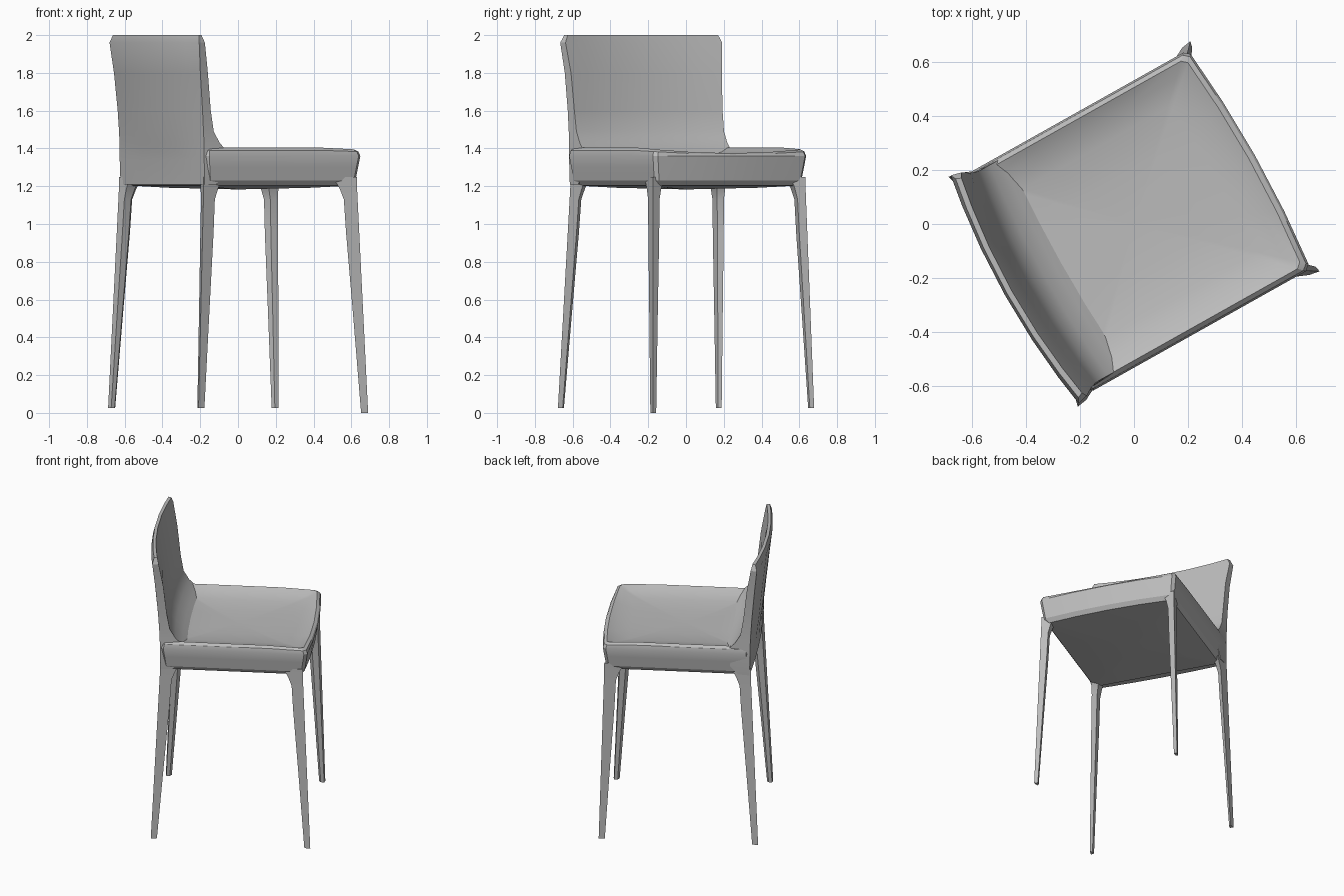
import bpy, bmesh, math

if "Cube" in bpy.data.objects:
    bpy.data.objects.remove(bpy.data.objects["Cube"])

TURN = math.radians(29.3)   # the stool stands turned about the vertical

grey = bpy.data.materials.new("soft_grey")
grey.use_nodes = True
COLOUR = (0.5, 0.5, 0.5, 1)
grey.diffuse_color = COLOUR
grey.node_tree.nodes["Principled BSDF"].inputs["Base Color"].default_value = COLOUR
grey.node_tree.nodes["Principled BSDF"].inputs["Roughness"].default_value = 0.8


def loft(name, rings, start=None, end=None):
    """Skin closed rings of points; optional centre points fan the caps."""
    bm = bmesh.new()
    loops = [[bm.verts.new(p) for p in ring] for ring in rings]
    n = len(loops[0])
    for a, b in zip(loops, loops[1:]):
        for i in range(n):
            j = (i + 1) % n
            bm.faces.new((a[i], a[j], b[j], b[i]))
    for loop, centre in ((loops[0], start), (loops[-1], end)):
        if centre:
            c = bm.verts.new(centre)
            for i in range(n):
                bm.faces.new((loop[i], loop[(i + 1) % n], c))
        else:
            bm.faces.new(loop)
    bmesh.ops.recalc_face_normals(bm, faces=bm.faces)
    mesh = bpy.data.meshes.new(name)
    bm.to_mesh(mesh)
    bm.free()
    obj = bpy.data.objects.new(name, mesh)
    obj.rotation_euler.z = TURN
    mesh.materials.append(grey)
    bpy.context.collection.objects.link(obj)
    bpy.ops.object.select_all(action='DESELECT')
    obj.select_set(True)
    bpy.context.view_layer.objects.active = obj
    bpy.ops.object.shade_smooth_by_angle(angle=math.radians(25))


def seat_ring(z, scale, drop=0.0):
    """Square ring with clipped corners and a bowed front edge that dips mid-way."""
    pts = []
    for side in range(4):
        a = side * math.pi / 2
        for s in (-0.96, -0.5, 0, 0.5, 0.96):
            x = math.cos(a) - s * math.sin(a)
            y = math.sin(a) + s * math.cos(a)
            dip = 1 - s * s if side == 0 else 0
            pts.append((scale * (0.018 + 0.472 * x + 0.026 * dip), scale * 0.465 * y,
                        z - drop * (max(0, x - 0.5) + dip)))
    return pts


# Seat: padded slab with rounded rim and a shallow dish
seat_levels = [(1.192, 0.6, 0), (1.203, 0.92, 0), (1.23, 0.96, 0),
               (1.3, 0.982, 0), (1.36, 1.0, 0), (1.39, 0.985, 0.014),
               (1.405, 0.95, 0.02), (1.382, 0.85, 0.016), (1.364, 0.68, 0.006),
               (1.352, 0.38, 0)]
loft("seat", [seat_ring(*lv) for lv in seat_levels], (0, 0, 1.183), (0, 0, 1.348))

# Backrest: bowed panel, flowing into the seat, thin at the top
back_levels = [(1.21, -0.455, -0.38, 0.455, 0.015), (1.34, -0.459, -0.26, 0.457, 0.015),
               (1.385, -0.459, -0.315, 0.457, 0.02), (1.43, -0.46, -0.36, 0.457, 0.025),
               (1.49, -0.463, -0.396, 0.457, 0.03), (1.6, -0.47, -0.415, 0.459, 0.035),
               (1.8, -0.488, -0.437, 0.467, 0.04), (1.96, -0.505, -0.465, 0.485, 0.042),
               (2.0, -0.495, -0.475, 0.466, 0.042)]
steps = [-1, -0.75, -0.4, 0, 0.4, 0.75, 1]
rings = []
for z, outer, inner, half, bow in back_levels:
    rear = [(outer - bow * (1 - s * s), 0.005 + s * half, z) for s in steps]
    face = [(inner - bow * (1 - s * s), 0.005 + s * half * 0.98, z)
            for s in reversed(steps)]
    rings.append(rear + face)
loft("backrest", rings)


# Legs: tapered, splayed, deeper than wide, with a flare under the seat
def leg(name, sx, sy, top_x, top_y, foot):
    rings = []
    for z, w in ((foot, 0.046), (0.5, 0.066), (0.95, 0.086), (1.13, 0.09),
                 (1.19, 0.115), (1.25, 0.16)):
        t = min(z / 1.2, 1)
        cx = 0.515 + (top_x - 0.515) * t
        cy = 0.49 + (top_y - 0.49) * t
        section = ((0, 0), (0.85, 0.14), (0.6, 0.45), (0.12, 0.5))
        rings.append([(sx * (cx - w * dx), sy * (cy - w * dy), z) for dx, dy in section])
    loft(name, rings)


leg("front_left_leg", 1, 1, 0.482, 0.455, 0.025)
leg("front_right_leg", 1, -1, 0.464, 0.46, 0.0)
leg("back_left_leg", -1, 1, 0.464, 0.46, 0.025)
leg("back_right_leg", -1, -1, 0.458, 0.445, 0.025)
